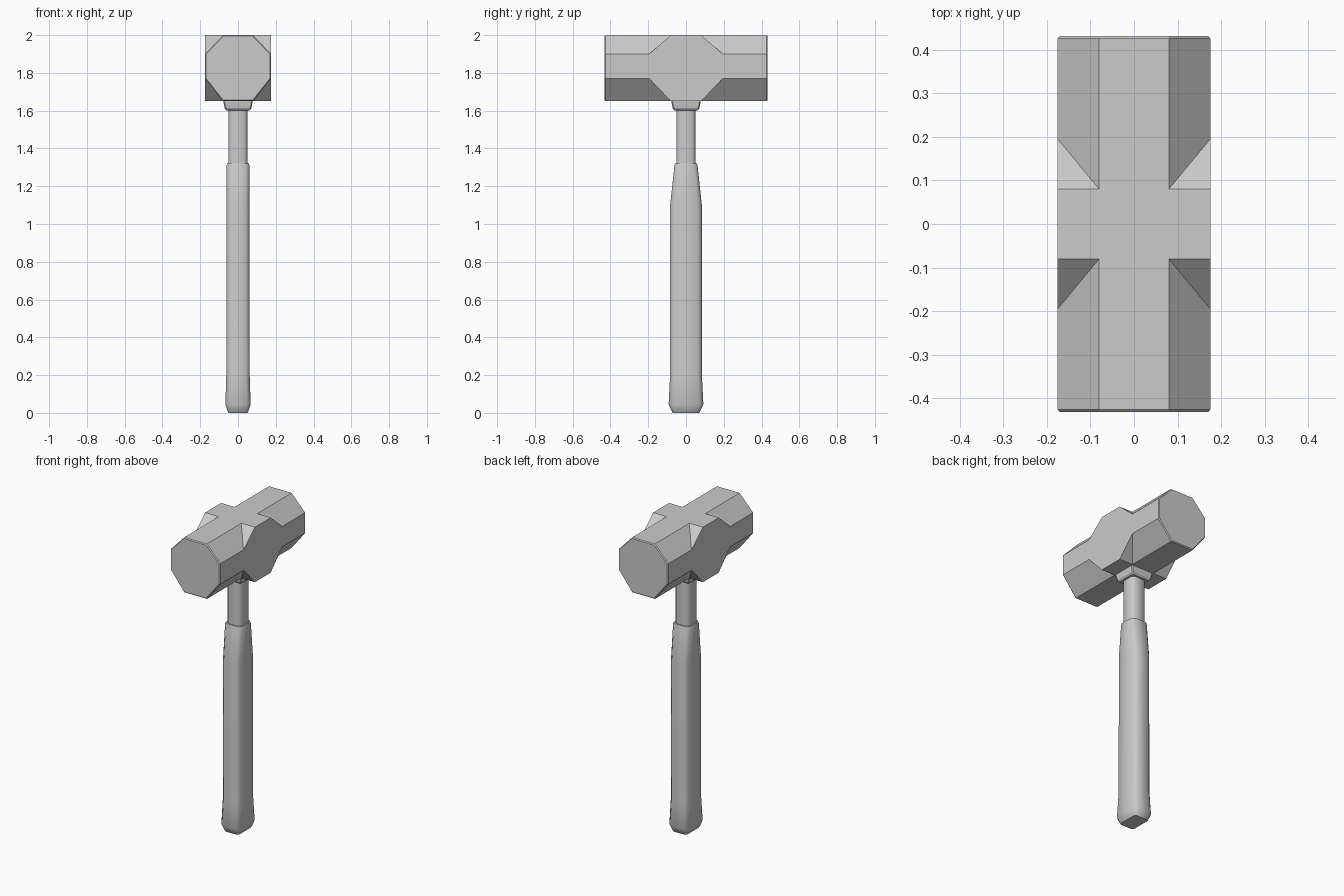
import bpy, bmesh

if "Cube" in bpy.data.objects:
    bpy.data.objects.remove(bpy.data.objects["Cube"])


def finish(bm, name, angle):
    bmesh.ops.recalc_face_normals(bm, faces=bm.faces)
    me = bpy.data.meshes.new(name)
    bm.to_mesh(me)
    bm.free()
    ob = bpy.data.objects.new(name, me)
    bpy.context.collection.objects.link(ob)
    bpy.ops.object.select_all(action='DESELECT')
    bpy.context.view_layer.objects.active = ob
    ob.select_set(True)
    bpy.ops.object.shade_smooth_by_angle(angle=angle)
    return ob


def loft(name, rings, angle=0.9):
    """Stack chamfered rectangles given as (z, half x, half y, chamfer)."""
    bm = bmesh.new()
    prev = None
    for z, x, y, c in rings:
        pts = [(x, -y + c), (x, y - c), (x - c, y), (-x + c, y),
               (-x, y - c), (-x, -y + c), (-x + c, -y), (x - c, -y)]
        ring = [bm.verts.new((px, py, z)) for px, py in pts]
        if prev:
            for i in range(8):
                j = (i + 1) % 8
                bm.faces.new((prev[i], prev[j], ring[j], ring[i]))
        else:
            bm.faces.new(ring)
        prev = ring
    bm.faces.new(prev)
    return finish(bm, name, angle)


# Head: two crossing octagonal prisms, one quadrant repeated four times
X, Y, N, YC = 0.175, 0.426, 0.08, 0.195
TOP, BOT, TC, BC = 2.0, 1.65, 1.9, 1.77
MID = (TOP + BOT) / 2
quadrant = []
for z, zc in ((TOP, TC), (BOT, BC)):
    quadrant += [
        [(0, 0, z), (X, 0, z), (X, N, z), (N, N, z), (N, Y, z), (0, Y, z)],
        [(N, N, z), (X, YC, zc), (X, Y, zc), (N, Y, z)],
        [(N, N, z), (X, N, z), (X, YC, zc)],
    ]
quadrant.append([(X, 0, TOP), (X, N, TOP), (X, YC, TC), (X, Y, TC),
                 (X, Y, BC), (X, YC, BC), (X, N, BOT), (X, 0, BOT)])
# Striking face with a fine bevelled rim
rim = [(0, Y, TOP), (N, Y, TOP), (X, Y, TC), (X, Y, BC), (N, Y, BOT), (0, Y, BOT)]
inner = [(x * 0.97, 0.432, MID + (z - MID) * 0.97) for x, y, z in rim]
quadrant.append(inner)
for i in range(5):
    quadrant.append([rim[i], rim[i + 1], inner[i + 1], inner[i]])

bm = bmesh.new()
for sx in (1, -1):
    for sy in (1, -1):
        for face in quadrant:
            bm.faces.new([bm.verts.new((sx * x, sy * y, z)) for x, y, z in face])
bmesh.ops.remove_doubles(bm, verts=bm.verts, dist=1e-4)
bmesh.ops.recalc_face_normals(bm, faces=bm.faces)
bmesh.ops.dissolve_limit(bm, angle_limit=0.02, verts=bm.verts, edges=bm.edges)
finish(bm, "hammer_head", 0.4)

# Collar under the head
loft("collar", [(1.602, 0.06, 0.06, 0.006), (1.612, 0.07, 0.07, 0.006),
                (1.645, 0.077, 0.077, 0.006), (1.66, 0.077, 0.077, 0.006)], 0.4)

# Bare shaft
loft("shaft", [(1.28, 0.05, 0.05, 0.015), (1.63, 0.05, 0.05, 0.015)])

# Grip with flared butt and tapered top
loft("grip", [(0.0, 0.05, 0.07, 0.012), (0.012, 0.056, 0.077, 0.015),
              (0.045, 0.067, 0.092, 0.02), (0.2, 0.062, 0.084, 0.02),
              (1.1, 0.06, 0.084, 0.02), (1.31, 0.06, 0.061, 0.017),
              (1.32, 0.058, 0.058, 0.017)])
